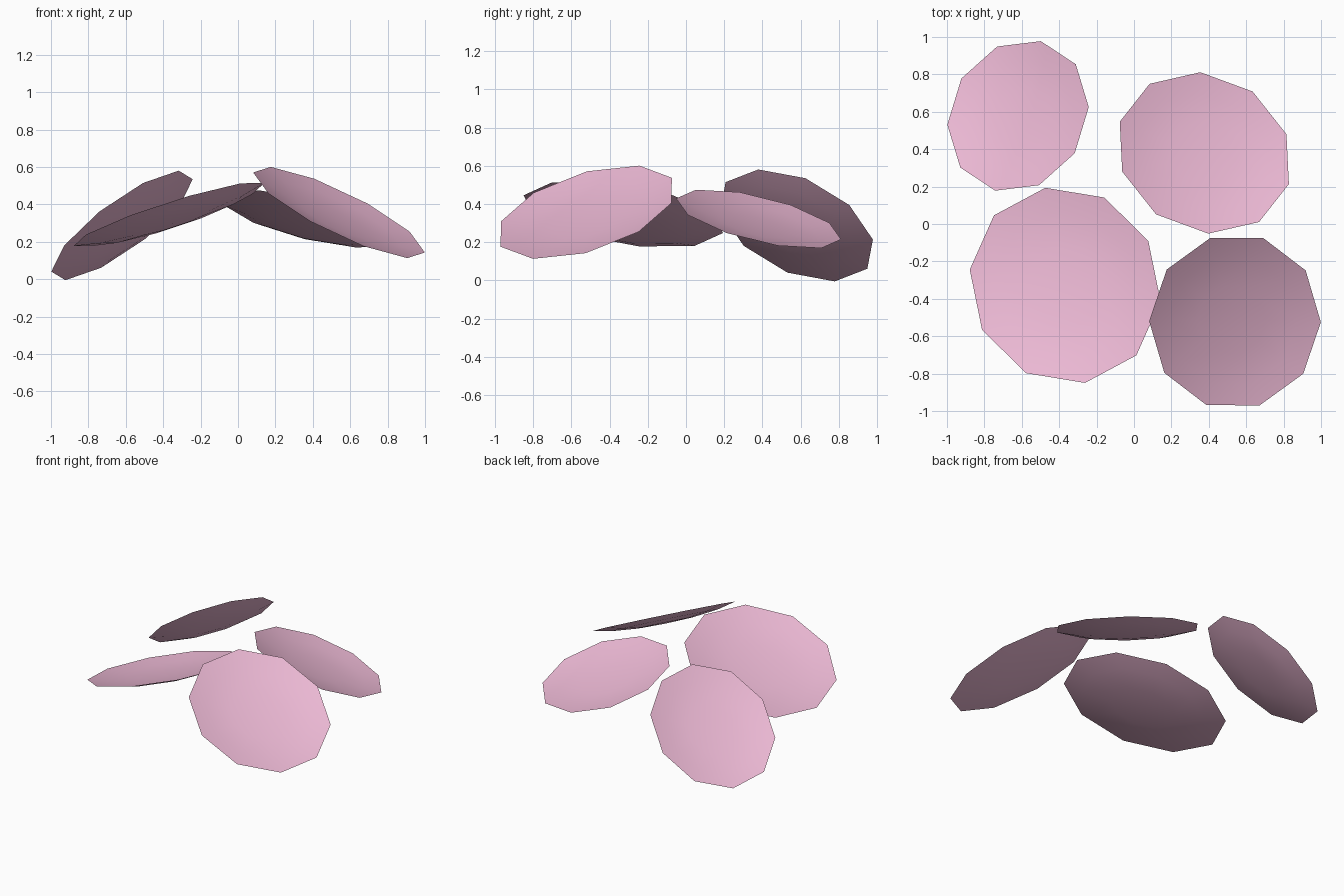
import bpy, bmesh
from math import cos, sin, pi
from mathutils import Vector

if "Cube" in bpy.data.objects:
    bpy.data.objects.remove(bpy.data.objects["Cube"])

SIDES = 10
# dish profile from rim to middle: (share of radius, depth / radius)
PROFILE = [(1.0, 0.0), (0.75, 0.055), (0.4, 0.09)]
MIDDLE = 0.10

pink = bpy.data.materials.new("petal_pink")
pink.diffuse_color = (0.85, 0.49, 0.67, 1)
pink.use_nodes = True
pink.node_tree.nodes["Principled BSDF"].inputs["Base Color"].default_value = pink.diffuse_color


def petal(name, centre, a, b):
    """Ten-sided tilted petal: a thin, shallow dish."""
    c, a, b = Vector(centre), Vector(a), Vector(b)
    down = a.cross(b).normalized()
    size = (a.length + b.length) / 2
    bm = bmesh.new()
    rings = []
    for scale, depth in PROFILE:
        ring = []
        for i in range(SIDES):
            t = 2 * pi * i / SIDES
            ring.append(bm.verts.new(c + (a * cos(t) + b * sin(t)) * scale
                                     + down * depth * size))
        rings.append(ring)
    tip = bm.verts.new(c + down * MIDDLE * size)

    # faces wound so that the normals point up
    for i in range(SIDES):
        j = (i + 1) % SIDES
        for outer, inner in zip(rings, rings[1:]):
            bm.faces.new((outer[j], outer[i], inner[i], inner[j]))
        bm.faces.new((rings[-1][j], rings[-1][i], tip))

    mesh = bpy.data.meshes.new(name)
    bm.to_mesh(mesh)
    bm.free()
    mesh.materials.append(pink)
    ob = bpy.data.objects.new(name, mesh)
    bpy.context.collection.objects.link(ob)
    bpy.ops.object.select_all(action='DESELECT')
    ob.select_set(True)
    bpy.context.view_layer.objects.active = ob
    bpy.ops.object.shade_smooth_by_angle(angle=0.5)


# four petals sloping down and away from the middle
petal("petal_back_left", (-0.620, 0.578, 0.288),
      (-0.378, -0.047, -0.247), (0.005, 0.405, -0.158))
petal("petal_front_left", (-0.368, -0.328, 0.347),
      (-0.510, 0.084, -0.169), (0.054, 0.521, -0.049))
petal("petal_back_right", (0.376, 0.380, 0.322),
      (-0.439, -0.100, 0.140), (-0.165, 0.421, -0.067))
petal("petal_front_right", (0.540, -0.522, 0.357),
      (-0.459, 0.003, 0.214), (0.011, 0.470, 0.120))
